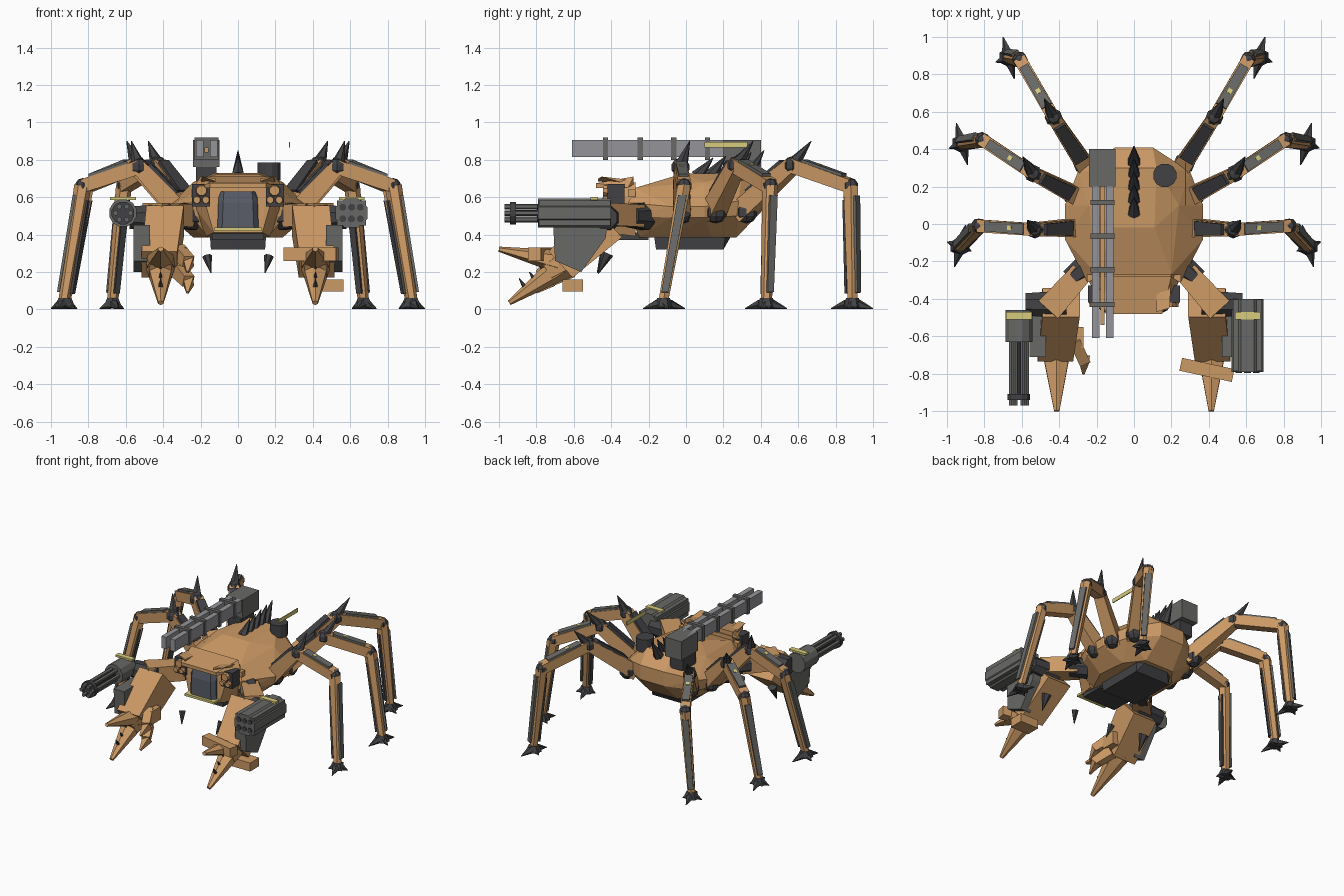
import bpy, bmesh, math
from mathutils import Vector as V, Matrix

if "Cube" in bpy.data.objects:
    bpy.data.objects.remove(bpy.data.objects["Cube"])


def material(name, col):
    m = bpy.data.materials.new(name)
    m.diffuse_color = (*col, 1)
    m.use_nodes = True
    m.node_tree.nodes["Principled BSDF"].inputs["Base Color"].default_value = m.diffuse_color
    return m


TAN = material("tan", (.60, .32, .13))
GREY = material("grey", (.14, .14, .135))
DARK = material("dark", (.055, .055, .06))
LIGHT = material("rail", (.30, .30, .32))
GLASS = material("glass", (.10, .11, .14))
YEL = material("yellow", (.68, .60, .20))
Z = V((0, 0, 1))


def hull(name, pts, mat):
    """Flat-faced convex solid around a few points."""
    bm = bmesh.new()
    for p in pts:
        bm.verts.new(p)
    r = bmesh.ops.convex_hull(bm, input=bm.verts)
    junk = [e for e in r['geom_interior'] + r['geom_unused'] if isinstance(e, bmesh.types.BMVert)]
    bmesh.ops.delete(bm, geom=list(set(junk)), context='VERTS')
    bmesh.ops.dissolve_limit(bm, angle_limit=.01, verts=bm.verts, edges=bm.edges)
    bmesh.ops.recalc_face_normals(bm, faces=bm.faces)
    me = bpy.data.meshes.new(name)
    bm.to_mesh(me)
    bm.free()
    me.materials.append(mat)
    ob = bpy.data.objects.new(name, me)
    bpy.context.collection.objects.link(ob)
    return ob


def beam(name, p, q, a, b, mat, n=4, side=None, off=0):
    """Tapered n-sided bar from p to q; a, b = half (width, height) at each end."""
    p, q = V(p), V(q)
    d = (q - p).normalized()
    s = V(side) if side else d.cross(Z)
    s = V((1, 0, 0)) if s.length < 1e-3 else s.normalized()
    u = s.cross(d).normalized()
    k = 1 / math.cos(math.pi / n)
    pts = []
    for c, (w, h) in ((p, a), (q, b)):
        for i in range(n):
            t = (i + .5) * 2 * math.pi / n
            pts.append(c + s * math.cos(t) * w * k + u * (math.sin(t) * h * k + off))
    return hull(name, pts, mat)


def box(name, lo, hi, mat):
    return hull(name, [(x, y, z) for x in (lo[0], hi[0]) for y in (lo[1], hi[1]) for z in (lo[2], hi[2])], mat)


def spike(name, p, q, r, mat=DARK, n=6):
    return beam(name, p, q, (r, r), (.002, .002), mat, n)


def ball(name, c, r, mat=DARK):
    bm = bmesh.new()
    bmesh.ops.create_uvsphere(bm, u_segments=8, v_segments=5, radius=r, matrix=Matrix.Translation(c))
    me = bpy.data.meshes.new(name)
    bm.to_mesh(me)
    bm.free()
    me.materials.append(mat)
    bpy.context.collection.objects.link(bpy.data.objects.new(name, me))


def mirror_pts(pts):
    return [(s * x, y, z) for x, y, z in pts for s in (1, -1)]


# body shell, belly and chin
hull("body", mirror_pts([
    (.11, -.02, .725), (.12, .30, .73), (.20, -.27, .65), (.10, .41, .64), (.10, .41, .53),
    (.25, -.31, .57), (.25, -.30, .50), (.37, -.08, .55), (.37, .10, .55), (.36, -.08, .49),
    (.36, .10, .49), (.30, .28, .58), (.29, .28, .50), (.16, -.25, .385), (.24, -.08, .385),
    (.22, .14, .385), (.12, .27, .385), (.24, .10, .68)]), TAN)
hull("belly_block", mirror_pts([(.15, -.17, .39), (.15, .21, .39), (.145, -.16, .32), (.145, .20, .32),
                                (.10, .24, .39)]), DARK)
box("chin_block", (-.14, -.38, .37), (.14, -.2, .41), DARK)

# head with brow, windscreen and lamp
hull("head", mirror_pts([(.20, -.27, .68), (.25, -.27, .57), (.17, -.27, .39), (.15, -.40, .66),
                         (.17, -.40, .55), (.13, -.41, .41)]), TAN)
hull("brow_plate", mirror_pts([(.20, -.28, .71), (.24, -.31, .65), (.15, -.48, .675), (.15, -.48, .65),
                               (.20, -.28, .67)]), TAN)
box("brow_ridge", (-.25, -.31, .60), (.25, -.27, .64), TAN)
hull("windscreen", mirror_pts([(.075, -.44, .63), (.105, -.42, .58), (.11, -.42, .43), (.08, -.45, .57),
                               (.085, -.45, .43), (.10, -.38, .63), (.11, -.38, .43)]), GLASS)
box("chin_lamp", (-.125, -.47, .42), (.125, -.40, .437), YEL)
for s, side in ((1, "right"), (-1, "left")):
    box(f"eye_pod_{side}", (s * .15, -.42, .55), (s * .245, -.33, .67), DARK)
    for i, (x, z, r) in enumerate(((.195, .635, .032), (.172, .585, .022), (.22, .585, .022))):
        beam(f"eye_{i}_{side}", (s * x, -.40, z), (s * x, -.445, z), (r, r), (r * .8, r * .8), TAN, 8)
    spike(f"fang_{side}", (s * .165, -.44, .285), (s * .145, -.475, .195), .023)
    hull(f"sensor_flap_{side}", [(s * x, y, z) for x, y, z in (
        (.12, -.34, .69), (.2, -.28, .69), (.12, -.47, .70), (.19, -.45, .71), (.12, -.47, .685), (.2, -.28, .66))], TAN)

# spine spikes
for i in range(5):
    y = .06 + .068 * i
    spike(f"spine_spike_{i}", (0, y, .71), (0, y + .085, .81 + .01 * i), .033)

# roof hatch and antenna
beam("hatch", (.165, .26, .69), (.165, .26, .785), (.062, .062), (.062, .062), DARK, 12)
box("antenna_strip", (.272, .10, .865), (.278, .33, .895), YEL)

# rail cannon on the back
box("cannon_breech", (-.24, .20, .76), (-.10, .40, .905), GREY)
box("cannon_mount", (-.225, .20, .66), (-.115, .36, .77), DARK)
for x in (-.205, -.13):
    box("cannon_rail", (x - .02, -.61, .815), (x + .02, .30, .905), LIGHT)
box("cannon_core", (-.18, -.54, .84), (-.158, .25, .865), TAN)
for y in (-.43, -.245, -.065, .115):
    box("cannon_band", (-.232, y - .014, .80), (-.105, y + .014, .918), GREY)

# walking legs: hip, upper knee, lower knee, foot
LEGS = {
    "front": ((.30, -.02, .51), (.53, -.03, .76), (.83, -.01, .66), (.93, -.12, .05), (.57, .02, .90)),
    "middle": ((.29, .14, .51), (.54, .27, .77), (.81, .45, .66), (.92, .43, .05), (.595, .36, .90)),
    "rear": ((.24, .28, .51), (.43, .57, .77), (.61, .88, .66), (.67, .89, .05), (.48, .67, .90)),
}
for s, side in ((1, "right"), (-1, "left")):
    for leg, pts in LEGS.items():
        hip, k1, k2, ft, tip = [V((s * x, y, z)) for x, y, z in pts]
        h = k2 - hip
        h.z = 0
        sd = h.normalized().cross(Z)
        nm = f"{leg}_leg_{side}_"
        ball(nm + "hip", hip.lerp(k1, .15) - Z * .03, .06)
        beam(nm + "thigh", hip, k1, (.05, .055), (.036, .04), TAN, 4, sd)
        beam(nm + "thigh_plate", hip.lerp(k1, .3), hip.lerp(k1, .92), (.04, .014), (.03, .012), DARK, 4, sd, .05)
        ball(nm + "upper_knee", k1, .05)
        spike(nm + "knee_spike", k1.lerp(tip, .1), tip, .033)
        beam(nm + "shin", k1, k2, (.034, .038), (.034, .036), TAN, 4, sd)
        beam(nm + "shin_plate", k1.lerp(k2, .16), k1.lerp(k2, .85), (.03, .01), (.026, .01), GREY, 4, sd, .042)
        ma = k1.lerp(k2, .42) + Z * .054
        beam(nm + "marker", ma, ma + (k2 - k1) * .07, (.012, .004), (.012, .004), YEL, 4, sd)
        ball(nm + "lower_knee", k2, .042)
        beam(nm + "lower_leg", k2, ft, (.036, .04), (.026, .026), TAN, 6, sd)
        beam(nm + "lower_plate", k2.lerp(ft, .09), k2.lerp(ft, .94), (.023, .008), (.019, .007), GREY, 4, sd, .037)
        beam(nm + "inner_plate", k2.lerp(ft, .12), k2.lerp(ft, .94), (.02, .008), (.016, .007), DARK, 4, sd, -.033)
        g = V((ft.x, ft.y, 0))
        beam(nm + "foot", g + Z * .012, g + Z * .06, (.05, .045), (.03, .03), DARK, 6)
        f = -1 if leg == "front" else 1
        for dx, dy in ((.03, .11), (-.03, -.115), (.07, -.025), (-.06, .025)):
            spike(nm + "toe", g + V((s * dx * .3, f * dy * .3, .026)), g + V((s * dx, f * dy, .004)), .022, n=5)

# weapon arms
for s, side in ((1, "right"), (-1, "left")):
    def P(x, y, z):
        return V((s * x, y, z))
    nm = f"arm_{side}_"
    beam(nm + "shoulder", P(.24, -.22, .50), P(.34, -.30, .50), (.075, .075), (.06, .06), DARK, 8)
    beam(nm + "upper", P(.28, -.26, .50), P(.46, -.46, .51), (.06, .06), (.07, .06), TAN)
    beam(nm + "elbow", P(.36, -.43, .49), P(.58, -.43, .49), (.075, .075), (.06, .06), DARK, 8)
    # forearm shell, side bracket and wrist
    beam(nm + "forearm", P(.39, -.42, .47), P(.42, -.67, .24), (.10, .115), (.095, .095), TAN, 4, (s * -1 * -s, 0, 0))
    hull(nm + "bracket", [P(x, y, z) for x in (.47, .56) for y, z in (
        (-.71, .45), (-.42, .45), (-.43, .38), (-.56, .20), (-.70, .26))], GREY)
    beam(nm + "wrist", P(.415, -.64, .265), P(.415, -.74, .20), (.08, .085), (.06, .065), TAN, 6)
    # upper and lower claws
    beam(nm + "upper_claw", P(.415, -.68, .255), P(.413, -1.0, .322), (.075, .055), (.014, .012), TAN, 6)
    beam(nm + "lower_claw", P(.415, -.67, .225), P(.413, -.945, .035), (.07, .06), (.014, .012), TAN, 6)
    for t in (.3, .5, .7):
        c = P(.415, -.67, .20).lerp(P(.413, -.945, .03), t)
        spike(nm + "claw_tooth", c + V((0, 0, .04)), c + V((0, -.03, .085)), .012)
    spike(nm + "elbow_spike", P(.44, -.42, .30), P(.44, -.47, .19), .03)

# right wrist bars, left thumb
beam("wrist_bar_upper", (.25, -.75, .295), (.53, -.81, .295), (.035, .035), (.035, .035), TAN)
box("wrist_bar_lower", (.41, -.66, .095), (.565, -.55, .16), TAN)
for z0, z1 in ((.31, .20), (.21, .09)):
    beam("thumb", (-.32, -.62, z0), (-.265, -.74, (z0 + z1) / 2), (.03, .04), (.03, .03), TAN)
    beam("thumb_tip", (-.265, -.72, (z0 + z1) / 2), (-.27, -.80, z1), (.028, .03), (.006, .006), TAN)
box("thumb_knuckle", (-.33, -.66, .23), (-.27, -.55, .33), TAN)

# rocket pod on the right arm
X, ZC = .607, .515
beam("rocket_pod", (X, -.40, ZC), (X, -.79, ZC), (.085, .077), (.085, .077), GREY, 8)
box("rocket_pod_core", (X - .078, -.785, ZC - .066), (X + .078, -.405, ZC + .066), GREY)
for i in range(6):
    x, z = X + (i % 3 - 1) * .047, ZC + (i // 3 - .5) * .062
    beam("rocket_tube", (x, -.77, z), (x, -.796, z), (.018, .018), (.018, .018), DARK, 8)
box("pod_stripe", (.54, -.51, .585), (.675, -.47, .60), YEL)

# rotary gun on the left arm
X = -.615
beam("gun_housing", (X, -.46, ZC), (X, -.63, ZC), (.073, .073), (.073, .073), GREY, 12)
for i in range(6):
    t = i * math.pi / 3
    x, z = X + .04 * math.cos(t), ZC + .04 * math.sin(t)
    beam("gun_barrel", (x, -.62, z), (x, -.97, z), (.013, .013), (.013, .013), GREY, 6)
beam("gun_spindle", (X, -.62, ZC), (X, -.93, ZC), (.014, .014), (.014, .014), DARK, 6)
beam("gun_band", (X, -.91, ZC), (X, -.94, ZC), (.06, .06), (.06, .06), DARK, 12)
box("gun_stripe", (-.685, -.51, .585), (-.545, -.47, .60), YEL)
